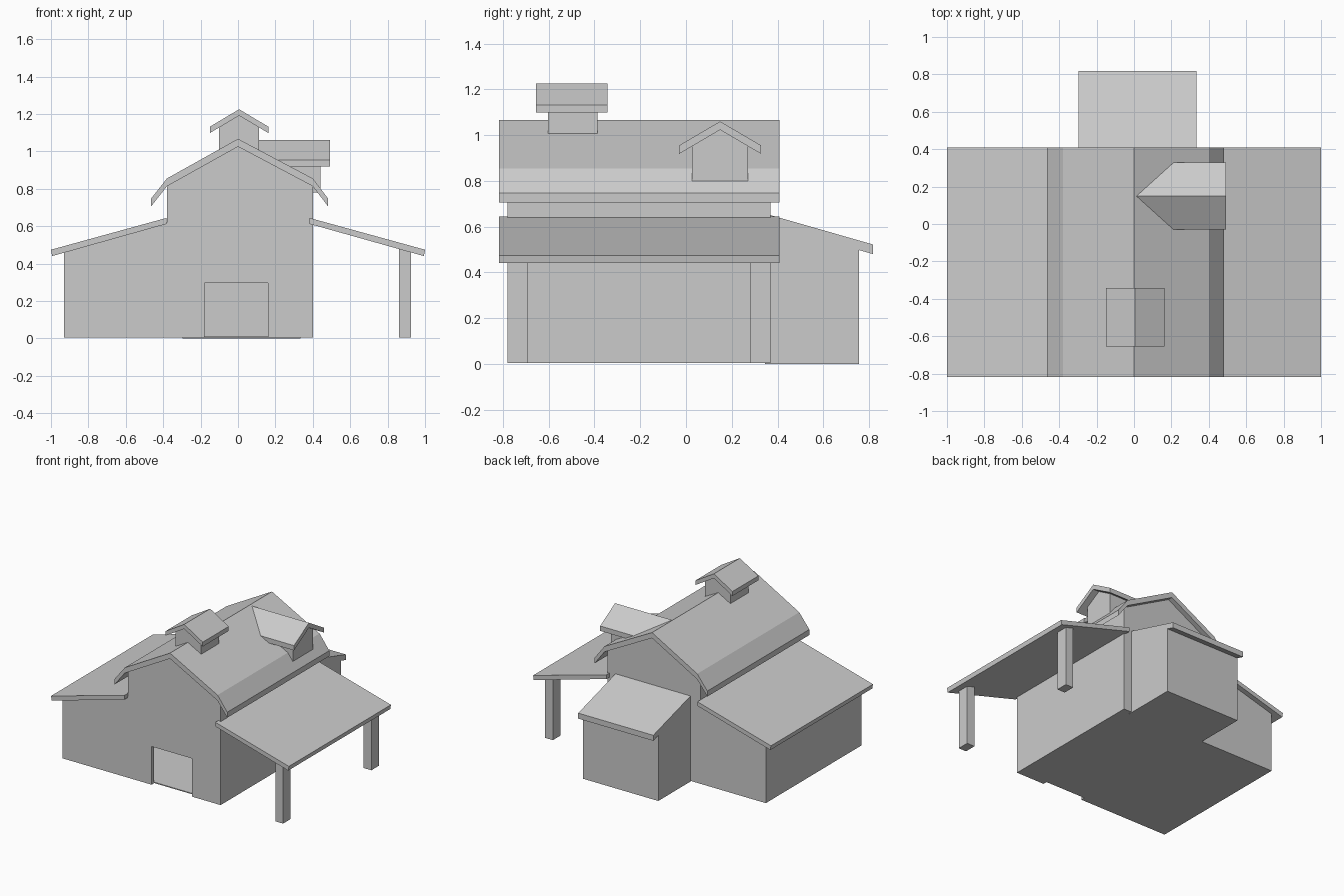
import bpy, bmesh

if "Cube" in bpy.data.objects:
    bpy.data.objects.remove(bpy.data.objects["Cube"])


def prism(name, profile, axis, a, b):
    """Extrude a (horizontal, z) profile along x or y from a to b."""
    place = (lambda u, v, t: (u, t, v)) if axis == 'y' else (lambda u, v, t: (t, u, v))
    bm = bmesh.new()
    rings = [[bm.verts.new(place(u, v, t)) for u, v in profile] for t in (a, b)]
    n = len(profile)
    for ring in rings:
        bm.faces.new(ring)
    for i in range(n):
        j = (i + 1) % n
        bm.faces.new((rings[0][i], rings[0][j], rings[1][j], rings[1][i]))
    bmesh.ops.recalc_face_normals(bm, faces=bm.faces)
    mesh = bpy.data.meshes.new(name)
    bm.to_mesh(mesh)
    bm.free()
    obj = bpy.data.objects.new(name, mesh)
    bpy.context.collection.objects.link(obj)
    return obj


def sheet(name, top, thick, axis, a, b):
    """Roof sheet: a top line with a constant vertical thickness."""
    return prism(name, top + [(u, v - thick) for u, v in reversed(top)], axis, a, b)


def rect(u0, u1, v0, v1):
    return [(u0, v0), (u1, v0), (u1, v1), (u0, v1)]


def cut(obj, cutter):
    mod = obj.modifiers.new("cut", 'BOOLEAN')
    mod.operation = 'DIFFERENCE'
    mod.solver = 'EXACT'
    mod.object = cutter
    bpy.context.view_layer.objects.active = obj
    bpy.ops.object.modifier_apply(modifier=mod.name)
    bpy.data.objects.remove(cutter)


# Hollow barn walls with side wing and open doorway
walls = prism("barn_walls", [(-0.93, 0.005), (0.40, 0.005), (0.40, 0.82), (0, 1.03),
                             (-0.38, 0.82), (-0.38, 0.62), (-0.93, 0.465)], 'y', -0.78, 0.37)
cut(walls, prism("room_cutter", [(-0.90, 0.012), (0.37, 0.012), (0.37, 0.80), (0, 0.995),
                                 (-0.35, 0.80), (-0.35, 0.59), (-0.90, 0.435)], 'y', -0.75, 0.34))
cut(walls, prism("door_cutter", rect(-0.18, 0.16, -0.1, 0.295), 'y', -0.9, -0.748))

# Main roof with steeper eaves
sheet("main_roof", [(-0.465, 0.747), (-0.38, 0.855), (0, 1.067), (0.40, 0.855), (0.482, 0.747)],
      0.042, 'y', -0.817, 0.408)

# Side roofs over the wing and the open porch
for name, s in (("wing_roof", -1), ("porch_roof", 1)):
    prism(name, [(s * 0.382, 0.644), (s * 1.0, 0.474), (s * 0.994, 0.440), (s * 0.382, 0.612)],
          'y', -0.817, 0.408)

# Porch posts
for name, y in (("front_porch_post", -0.78), ("back_porch_post", 0.28)):
    prism(name, [(0.86, 0.005), (0.925, 0.005), (0.925, 0.468), (0.86, 0.486)], 'y', y, y + 0.09)

# Back annex and its sloping roof
prism("annex_walls", [(0.345, 0), (0.757, 0), (0.757, 0.505), (0.345, 0.625)], 'x', -0.297, 0.334)
sheet("annex_roof", [(0.36, 0.653), (0.817, 0.522)], 0.042, 'x', -0.297, 0.334)

# Ridge cupola
prism("cupola_base", [(-0.102, 1.0), (0.113, 1.0), (0.113, 1.135), (0.006, 1.195), (-0.102, 1.135)],
      'y', -0.603, -0.387)
sheet("cupola_roof", [(-0.15, 1.132), (0.006, 1.225), (0.162, 1.132)], 0.034, 'y', -0.655, -0.343)

# Dormer on the right slope
prism("dormer_walls", [(0.027, 0.78), (0.27, 0.78), (0.27, 0.96), (0.149, 1.028), (0.027, 0.96)],
      'x', 0.15, 0.442)
sheet("dormer_roof", [(-0.03, 0.955), (0.149, 1.06), (0.328, 0.955)], 0.037, 'x', 0.005, 0.492)
